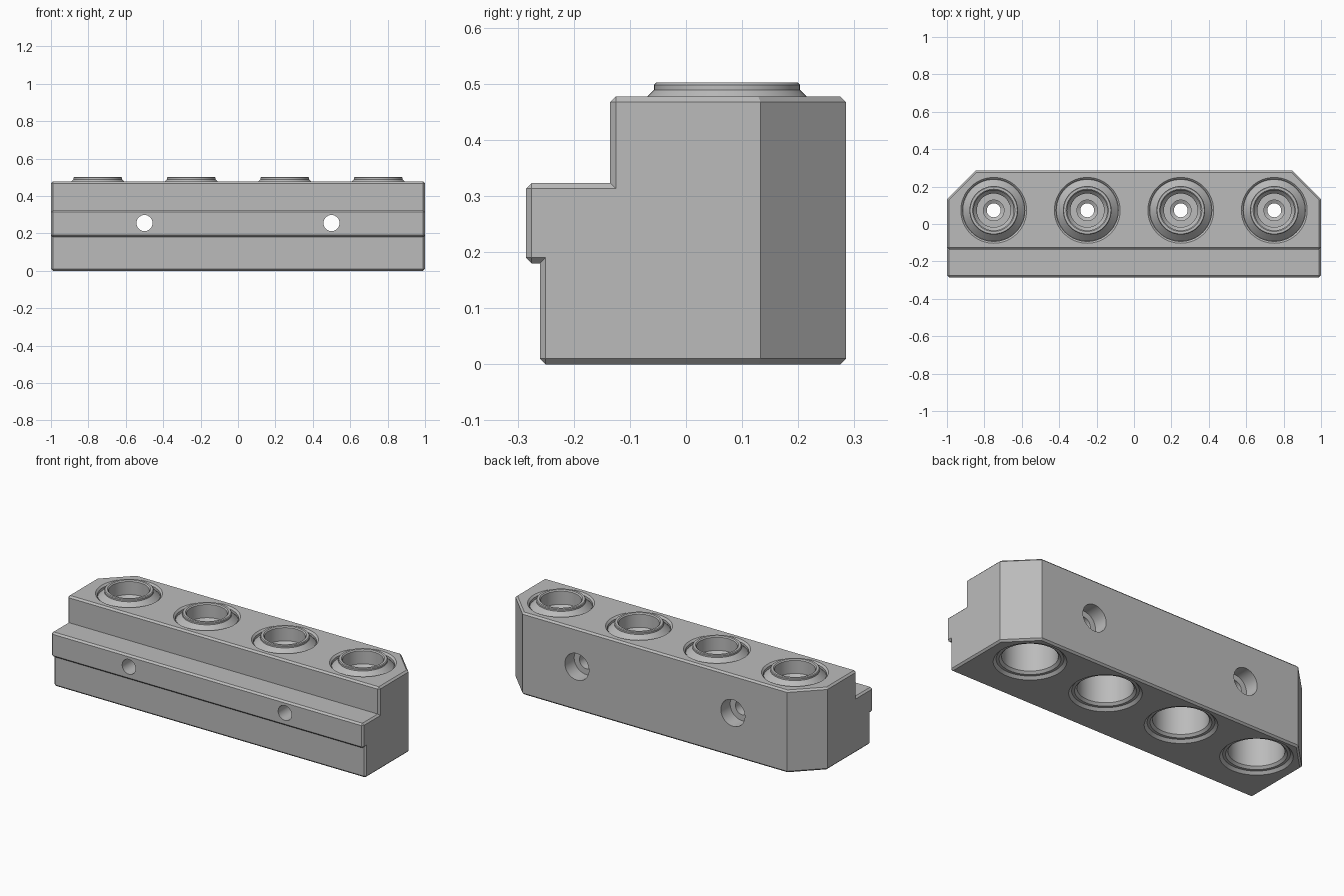
import bpy, bmesh, math
from mathutils import Matrix

if "Cube" in bpy.data.objects:
    bpy.data.objects.remove(bpy.data.objects["Cube"], do_unlink=True)

WELL_Y = 0.073
WELL_XS = (-0.75, -0.25, 0.25, 0.75)
BOLT_XS = (-0.5, 0.5)
BOLT_Z = 0.255

grey = bpy.data.materials.new("machined grey")
grey.use_nodes = True
colour = (0.5, 0.5, 0.5, 1)
grey.diffuse_color = colour
grey.node_tree.nodes["Principled BSDF"].inputs["Base Color"].default_value = colour


def finish(bm, name):
    bmesh.ops.recalc_face_normals(bm, faces=bm.faces)
    mesh = bpy.data.meshes.new(name)
    bm.to_mesh(mesh)
    bm.free()
    mesh.materials.append(grey)
    obj = bpy.data.objects.new(name, mesh)
    bpy.context.collection.objects.link(obj)
    return obj


def lathe(name, profile, matrix, closed=False, steps=64):
    """Spin (radius, height) points round z, then place the result."""
    bm = bmesh.new()
    verts = [bm.verts.new((r, 0, z)) for r, z in profile]
    edges = [bm.edges.new(pair) for pair in zip(verts, verts[1:])]
    if closed:
        edges.append(bm.edges.new((verts[-1], verts[0])))
    bmesh.ops.spin(bm, geom=verts + edges, cent=(0, 0, 0), axis=(0, 0, 1),
                   angle=math.tau, steps=steps)
    bmesh.ops.remove_doubles(bm, verts=bm.verts, dist=1e-5)
    bmesh.ops.transform(bm, matrix=matrix, verts=bm.verts)
    return finish(bm, name)


def smooth(obj):
    bpy.ops.object.select_all(action="DESELECT")
    obj.select_set(True)
    bpy.context.view_layer.objects.active = obj
    bpy.ops.object.shade_smooth_by_angle(angle=math.radians(25))


# Stepped block, extruded along its length
section = [(-0.26, 0), (0.285, 0), (0.285, 0.477), (-0.135, 0.477),
           (-0.135, 0.323), (-0.285, 0.323), (-0.285, 0.18), (-0.26, 0.18)]
bm = bmesh.new()
end = bm.faces.new([bm.verts.new((-1, y, z)) for y, z in section])
new = bmesh.ops.extrude_face_region(bm, geom=[end])["geom"]
bmesh.ops.translate(bm, vec=(2, 0, 0),
                    verts=[g for g in new if isinstance(g, bmesh.types.BMVert)])
bmesh.ops.recalc_face_normals(bm, faces=bm.faces)

# Large chamfers on the rear corners
corners = [e for e in bm.edges if all(v.co.y > 0.28 for v in e.verts)
           and abs(e.verts[0].co.x - e.verts[1].co.x) < 0.01]
bmesh.ops.bevel(bm, geom=corners, offset=0.152, segments=1, affect="EDGES")

# Small chamfers on the sharp outer edges
bmesh.ops.recalc_face_normals(bm, faces=bm.faces)
sharp = [e for e in bm.edges if e.calc_face_angle_signed() > math.radians(60)]
bmesh.ops.bevel(bm, geom=sharp, offset=0.01, segments=1, affect="EDGES")
block = finish(bm, "manifold_block")

# Bores and counterbored bolt holes
bore = [(0, -0.02), (0.187, -0.02), (0.187, 0), (0.172, 0.015), (0.157, 0.015),
        (0.144, 0.028), (0.144, 0.27), (0.12, 0.27), (0.12, 0.45),
        (0.166, 0.45), (0.166, 0.467), (0.178, 0.479), (0.178, 0.52), (0, 0.52)]
bolt = [(0, -0.4), (0.043, -0.4), (0.043, 0.2), (0.077, 0.2), (0.077, 0.4), (0, 0.4)]
cutters = [lathe("bore_cutter", bore, Matrix.Translation((x, WELL_Y, 0)))
           for x in WELL_XS]
along_y = Matrix.Rotation(-math.pi / 2, 4, "X")
cutters += [lathe("bolt_cutter", bolt, Matrix.Translation((x, 0, BOLT_Z)) @ along_y,
                  steps=40) for x in BOLT_XS]
for cutter in cutters:
    mod = block.modifiers.new("cut", "BOOLEAN")
    mod.operation = "DIFFERENCE"
    mod.solver = "EXACT"
    mod.object = cutter
    bpy.ops.object.select_all(action="DESELECT")
    bpy.context.view_layer.objects.active = block
    block.select_set(True)
    bpy.ops.object.modifier_apply(modifier=mod.name)
    bpy.data.objects.remove(cutter, do_unlink=True)
smooth(block)

# Raised collars with stepped sockets
collar = [(0.143, 0.25), (0.143, 0.41), (0.165, 0.41), (0.165, 0.454),
          (0.13, 0.489), (0.13, 0.498), (0.126, 0.502), (0.113, 0.502),
          (0.107, 0.496), (0.107, 0.42), (0.09, 0.40), (0.09, 0.32),
          (0.055, 0.32), (0.055, 0.30), (0.037, 0.29), (0.037, 0.25)]
for i, x in enumerate(WELL_XS):
    smooth(lathe(f"collar_{i + 1}", collar, Matrix.Translation((x, WELL_Y, 0)), closed=True))
